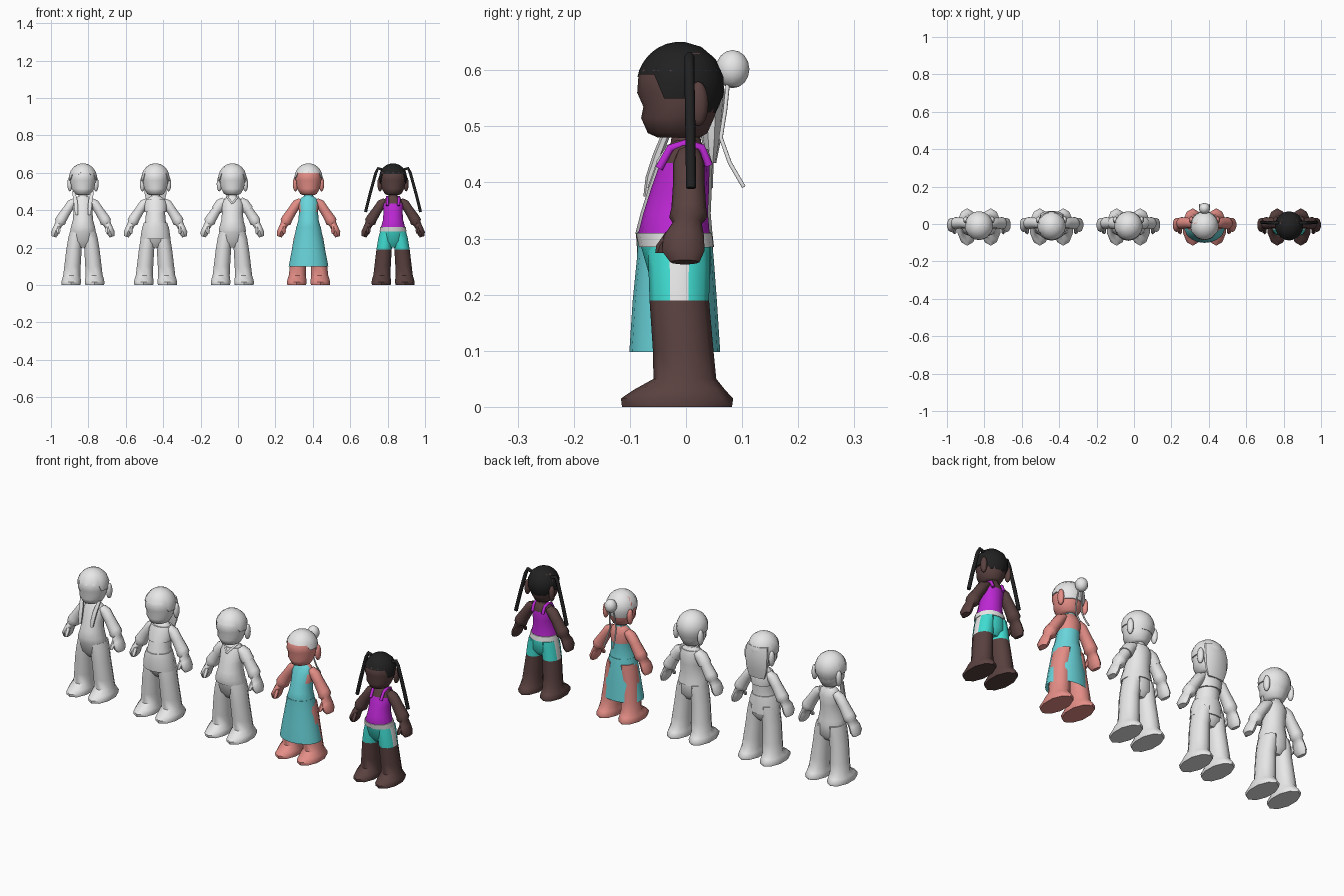
import bpy, bmesh, math
from mathutils import Vector

cube = bpy.data.objects.get("Cube")
if cube:
    bpy.data.objects.remove(cube)


def material(name, *rgb):
    m = bpy.data.materials.new(name)
    m.use_nodes = True
    m.diffuse_color = (*rgb, 1)
    m.node_tree.nodes["Principled BSDF"].inputs["Base Color"].default_value = (*rgb, 1)
    return m


GREY = material("plain_grey", 0.8, 0.8, 0.8)
BLACK = material("black_hair", 0.015, 0.015, 0.015)
BROWN = material("brown_skin", 0.1, 0.053, 0.05)
PINK = material("pink_skin", 0.78, 0.27, 0.24)
AQUA = material("aqua_dress", 0.14, 0.66, 0.7)
TURQUOISE = material("turquoise_shorts", 0.05, 0.72, 0.64)
PURPLE = material("purple_top", 0.5, 0.02, 0.65)


def finish(name, bm, mats, x, rule=None):
    """Turn a bmesh into a smooth shaded object; rule picks the face colour."""
    bmesh.ops.recalc_face_normals(bm, faces=bm.faces)
    for f in bm.faces:
        f.smooth = True
        if rule:
            f.material_index = rule(f.calc_center_median(), f.normal)
    me = bpy.data.meshes.new(name)
    bm.to_mesh(me)
    bm.free()
    for m in mats:
        me.materials.append(m)
    me.set_sharp_from_angle(angle=math.radians(50))
    ob = bpy.data.objects.new(name, me)
    ob.location.x = x
    bpy.context.collection.objects.link(ob)
    return ob


def tube(name, rings, mats, x, n=10, flat=True, rule=None, caps=(True, True)):
    """Loft elliptical rings (x, y, z, rx, ry); flat keeps them level."""
    bm = bmesh.new()
    loops = []
    for i, (cx, cy, cz, rx, ry) in enumerate(rings):
        u = Vector((1, 0, 0))
        if not flat:
            a, b = rings[max(i - 1, 0)], rings[min(i + 1, len(rings) - 1)]
            u = Vector((b[2] - a[2], 0, a[0] - b[0])).normalized()
        angles = [(k + 0.5) * math.tau / n for k in range(n)]
        loops.append([bm.verts.new(Vector((cx, cy + ry * math.sin(t), cz)) + u * rx * math.cos(t))
                      for t in angles])
    for a, b in zip(loops, loops[1:]):
        for k in range(n):
            bm.faces.new((a[k], a[(k + 1) % n], b[(k + 1) % n], b[k]))
    for loop, wanted in zip((loops[0], loops[-1]), caps):
        if wanted:
            bm.faces.new(loop)
    return finish(name, bm, mats, x, rule)


def ball(name, centre, radii, mat, x):
    bm = bmesh.new()
    bmesh.ops.create_uvsphere(bm, u_segments=12, v_segments=8, radius=1)
    for v in bm.verts:
        v.co = Vector(c + r * p for c, r, p in zip(centre, radii, v.co))
    return finish(name, bm, [mat], x)


def cord(name, points, radius, mat, x):
    cu = bpy.data.curves.new(name, "CURVE")
    cu.dimensions = "3D"
    cu.bevel_depth = radius
    cu.bevel_resolution = 1
    cu.use_fill_caps = True
    sp = cu.splines.new("POLY")
    sp.points.add(len(points) - 1)
    for p, co in zip(sp.points, points):
        p.co = (*co, 1)
    cu.materials.append(mat)
    ob = bpy.data.objects.new(name, cu)
    ob.location.x = x
    bpy.context.collection.objects.link(ob)


# Profiles: height, front y, back y, half width
HEAD = [(0.48, -0.05, 0.025, 0.03), (0.488, -0.068, 0.038, 0.046), (0.515, -0.08, 0.05, 0.062),
        (0.535, -0.076, 0.057, 0.066), (0.56, -0.087, 0.062, 0.07), (0.6, -0.084, 0.062, 0.07),
        (0.63, -0.055, 0.04, 0.05), (0.643, -0.03, 0.02, 0.025)]
TORSO = [(0.2, -0.04, 0.02, 0.04), (0.23, -0.064, 0.043, 0.066), (0.285, -0.08, 0.045, 0.07),
         (0.31, -0.085, 0.042, 0.066), (0.345, -0.076, 0.039, 0.056), (0.39, -0.062, 0.041, 0.052),
         (0.435, -0.046, 0.042, 0.056), (0.46, -0.033, 0.034, 0.046), (0.476, -0.025, 0.025, 0.025)]


def profile(rows, grow=0.0):
    return [(0, (f + b) / 2, z, w + grow, (b - f) / 2 + grow) for z, f, b, w in rows]


def shell(name, low, high, grow, mat, x):
    """Layer of clothing that follows the torso between two heights."""
    rows = [r for r in TORSO if low - 0.001 <= r[0] <= high + 0.001]
    return tube(name, profile(rows, grow), [mat], x, n=14)


def hair_cap(name, mat, x, fringe, side, back, jag):
    """Domed cap over the head whose hem height follows the direction."""
    bm, n, levels = bmesh.new(), 24, 6
    cols = []
    for k in range(n):
        a = (k + 0.5) * math.tau / n
        turn = min(a, math.tau - a)
        hem = fringe if turn < 1.0 else side if turn < 1.9 else back
        hem += jag * (k % 2) if turn < 1.0 else 0
        col = []
        for j in range(levels + 1):
            low = math.asin(max(-1, (hem - 0.572) / 0.079))
            lat = low + (math.radians(85) - low) * max(j - 1, 0) / (levels - 1)
            r = math.cos(lat) * (0.9 if j == 0 else 1)
            col.append(bm.verts.new((0.076 * r * math.sin(a), -0.01 - 0.079 * r * math.cos(a),
                                     0.572 + 0.079 * math.sin(lat))))
        cols.append(col)
    for k in range(n):
        a, b = cols[k], cols[(k + 1) % n]
        for j in range(levels):
            bm.faces.new((a[j], b[j], b[j + 1], a[j + 1]))
    bm.faces.new([c[-1] for c in cols])
    finish(name, bm, [mat], x)


ARM = [(0.04, 0.005, 0.45, 0.018, 0.022), (0.062, 0.005, 0.434, 0.026, 0.028),
       (0.085, 0.005, 0.4, 0.026, 0.028), (0.114, 0.005, 0.355, 0.03, 0.031),
       (0.122, 0.004, 0.338, 0.032, 0.034), (0.128, 0.002, 0.328, 0.022, 0.026),
       (0.14, -0.004, 0.305, 0.02, 0.036), (0.15, -0.005, 0.278, 0.022, 0.038),
       (0.156, -0.002, 0.258, 0.014, 0.026)]
LEG = [(0.035, -0.012, 0.285, 0.036, 0.055), (0.04, -0.012, 0.25, 0.041, 0.055),
       (0.048, -0.012, 0.19, 0.043, 0.053), (0.056, -0.005, 0.1, 0.046, 0.054),
       (0.06, -0.002, 0.05, 0.048, 0.056), (0.062, -0.012, 0.03, 0.053, 0.082),
       (0.063, -0.016, 0.015, 0.055, 0.1), (0.063, -0.016, 0.0, 0.053, 0.098)]


def mirrored(rings, s, grow=0.0):
    return [(s * x, y, z, rx + grow, ry + grow) for x, y, z, rx, ry in rings]


def body(tag, x, skin, torso_mats=None, torso_rule=None, shorts=False, neck=None):
    tube(tag + "_head", profile(HEAD), [skin], x, n=14)
    tube(tag + "_neck", [(0, 0, 0.45, 0.03, 0.03), (0, 0, 0.495, 0.024, 0.024)], [neck or skin], x)
    tube(tag + "_torso", profile(TORSO), torso_mats or [skin], x, n=14, rule=torso_rule)
    for s, side in ((1, "left"), (-1, "right")):
        def leg_rule(c, nrm, s=s):
            return 0 if c.z < 0.19 else 2 if nrm.x * s > 0.93 else 1
        tube(f"{tag}_{side}_arm", mirrored(ARM, s), [skin], x, flat=False)
        tube(f"{tag}_{side}_thumb", [(s * 0.133, -0.022, 0.312, 0.012, 0.014),
             (s * 0.131, -0.04, 0.288, 0.012, 0.013), (s * 0.13, -0.047, 0.274, 0.007, 0.008)],
             [skin], x, n=6)
        tube(f"{tag}_{side}_leg", mirrored(LEG, s), [skin, TURQUOISE, GREY] if shorts else [skin],
             x, rule=leg_rule if shorts else None)
        ball(f"{tag}_{side}_ear", (s * 0.07, 0.022, 0.54), (0.014, 0.018, 0.04), skin, x)


# Grey figure with long front locks and jagged fringe
x = -0.829
body("locks_figure", x, GREY)
hair_cap("locks_figure_hair", GREY, x, 0.588, 0.56, 0.52, 0.014)
for s in (-1, 1):
    tube("locks_figure_front_lock", [(s * 0.05, -0.03, 0.5, 0.01, 0.008), (s * 0.04, -0.05, 0.45, 0.012, 0.009),
         (s * 0.036, -0.064, 0.41, 0.012, 0.008), (s * 0.034, -0.07, 0.375, 0.008, 0.006)], [GREY], x, n=6)

# Grey figure with long back hair, short top and short skirt
x = -0.441
body("skirt_figure", x, GREY)
hair_cap("skirt_figure_hair", GREY, x, 0.595, 0.555, 0.52, 0)
tube("skirt_figure_back_hair", [(0, 0.035, 0.6, 0.06, 0.028), (0, 0.045, 0.55, 0.066, 0.026),
     (0, 0.045, 0.48, 0.06, 0.018), (0, 0.045, 0.435, 0.045, 0.009)], [GREY], x)
shell("skirt_figure_short_top", 0.39, 0.46, 0.007, GREY, x)
tube("skirt_figure_short_skirt", [(0, -0.02, 0.335, 0.063, 0.063), (0, -0.021, 0.305, 0.074, 0.068),
     (0, -0.018, 0.245, 0.083, 0.067)], [GREY], x, n=14)

# Grey figure in a loose shirt
x = -0.03
body("shirt_figure", x, GREY)
hair_cap("shirt_figure_hair", GREY, x, 0.595, 0.56, 0.53, 0)
shell("shirt_figure_shirt", 0.285, 0.46, 0.005, GREY, x)
for s in (-1, 1):
    tube("shirt_figure_sleeve", mirrored(ARM[:3], s, 0.005), [GREY], x, flat=False)
    cord("shirt_figure_collar", [(s * 0.03, 0.0, 0.474), (s * 0.024, -0.03, 0.464), (0, -0.049, 0.435)],
         0.005, GREY, x)

# Pink figure in a long halter dress with a bun
x = 0.377


def halter(c, nrm):
    return 1 if c.z < 0.37 or (c.y < 0.0 and abs(c.x) < 0.045) else 0


body("dress_figure", x, PINK, [PINK, AQUA], halter, neck=AQUA)
tube("dress_figure_long_skirt", [(0, -0.021, 0.312, 0.066, 0.065), (0, -0.019, 0.27, 0.074, 0.068),
     (0, -0.02, 0.19, 0.09, 0.075), (0, -0.02, 0.098, 0.108, 0.081)], [AQUA], x, n=18, caps=(True, False))
hair_cap("dress_figure_hair", GREY, x, 0.6, 0.575, 0.535, 0)
ball("dress_figure_bun", (0, 0.083, 0.602), (0.03, 0.03, 0.034), GREY, x)
for s in (-1, 1):
    cord("dress_figure_loose_strand", [(s * 0.008, 0.075, 0.58), (s * 0.015, 0.07, 0.53),
         (s * 0.017, 0.062, 0.48), (s * 0.022, 0.078, 0.435), (s * 0.026, 0.103, 0.392)], 0.004, GREY, x)

# Brown figure with braids, strappy top and striped shorts
x = 0.829


def top_and_shorts(c, nrm):
    return 1 if c.z < 0.3 else 2 if c.z < 0.445 else 0


body("braids_figure", x, BROWN, [BROWN, TURQUOISE, PURPLE], top_and_shorts, shorts=True)
shell("braids_figure_waistband", 0.285, 0.31, 0.004, GREY, x)
hair_cap("braids_figure_hair", BLACK, x, 0.592, 0.55, 0.525, 0)
for s in (-1, 1):
    cord("braids_figure_strap", [(s * 0.03, -0.048, 0.425), (s * 0.031, -0.028, 0.461), (s * 0.031, 0, 0.47),
         (s * 0.031, 0.028, 0.462), (s * 0.03, 0.041, 0.43)], 0.008, PURPLE, x)
    cord("braids_figure_braid", [(s * 0.055, 0.006, 0.615), (s * 0.08, 0.006, 0.624), (s * 0.092, 0.006, 0.6),
         (s * 0.125, 0.008, 0.48), (s * 0.147, 0.009, 0.39)], 0.009, BLACK, x)
